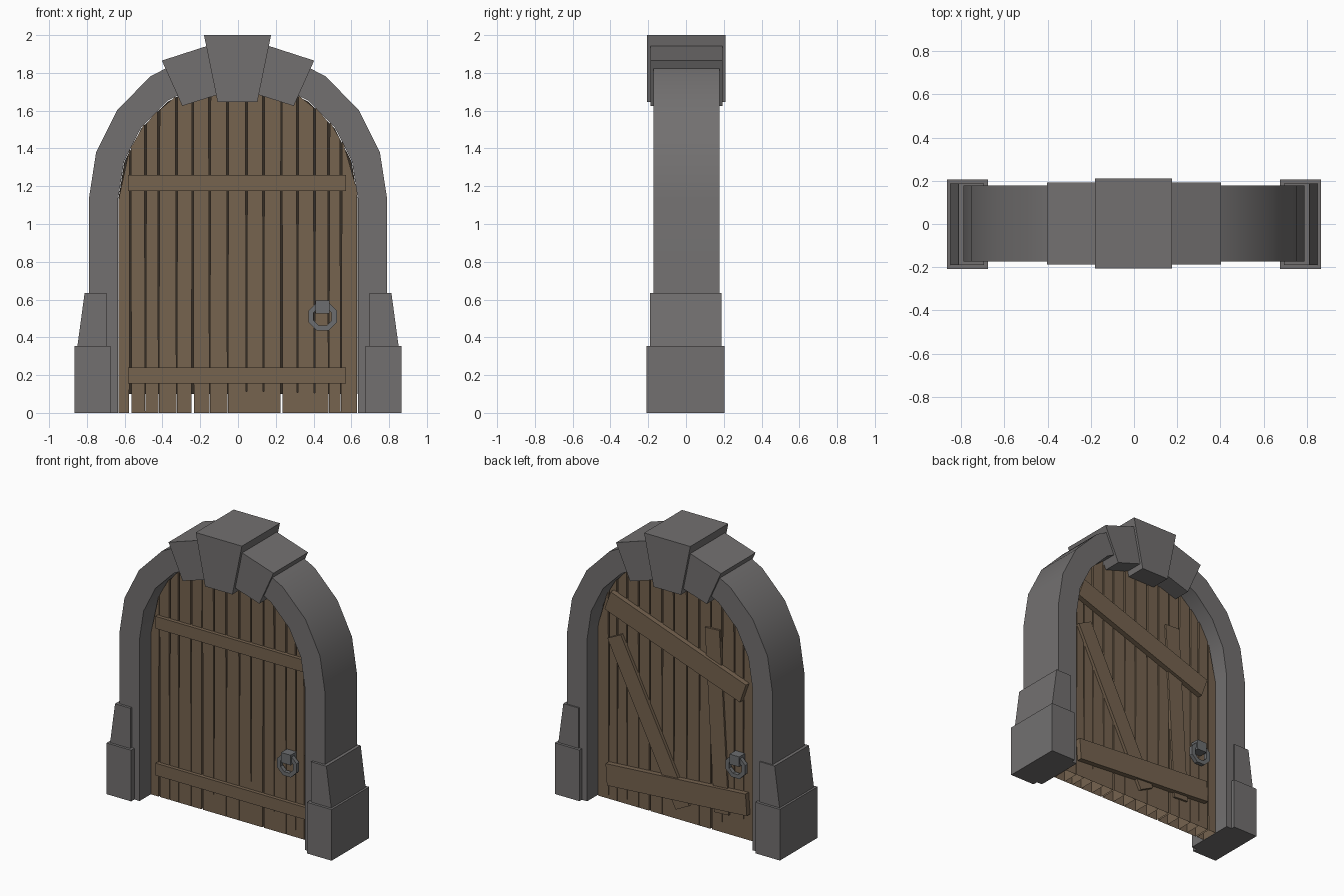
import bpy, bmesh, math
from mathutils import Vector

cube = bpy.data.objects.get("Cube")
if cube:
    bpy.data.objects.remove(cube, do_unlink=True)


def material(name, rgb):
    m = bpy.data.materials.new(name)
    m.use_nodes = True
    m.diffuse_color = (*rgb, 1)
    m.node_tree.nodes["Principled BSDF"].inputs["Base Color"].default_value = (*rgb, 1)
    return m


STONE = material("grey_stone", (0.17, 0.163, 0.163))
WOOD = material("brown_wood", (0.18, 0.125, 0.078))
DARK = material("dark_gap", (0.035, 0.026, 0.018))
IRON = material("grey_iron", (0.15, 0.155, 0.16))


def prism(name, polygons, y0, y1, mat, open_bottom=False):
    """Extrude adjoining x-z polygons from y0 to y1."""
    bm = bmesh.new()
    for poly in polygons:
        bm.faces.new([bm.verts.new((x, y0, z)) for x, z in poly])
    bmesh.ops.remove_doubles(bm, verts=bm.verts, dist=1e-5)
    new = bmesh.ops.extrude_face_region(bm, geom=bm.faces[:], use_keep_orig=True)["geom"]
    for v in new:
        if isinstance(v, bmesh.types.BMVert):
            v.co.y = y1
    bmesh.ops.recalc_face_normals(bm, faces=bm.faces)
    if open_bottom:
        low = [f for f in bm.faces if f.normal.z < -0.9]
        bmesh.ops.delete(bm, geom=low, context='FACES_ONLY')
    mesh = bpy.data.meshes.new(name)
    bm.to_mesh(mesh)
    bm.free()
    mesh.materials.append(mat)
    ob = bpy.data.objects.new(name, mesh)
    bpy.context.collection.objects.link(ob)
    return ob


def box(name, x0, x1, z0, z1, y0, y1, mat):
    return prism(name, [[(x0, z0), (x1, z0), (x1, z1), (x0, z1)]], y0, y1, mat)


def board(name, a, b, width, y0, y1):
    """Straight board between two x-z points."""
    a, b = Vector(a), Vector(b)
    side = (b - a).orthogonal().normalized() * width / 2
    return prism(name, [[a + side, b + side, b - side, a - side]], y0, y1, WOOD)


def arch_line(rx, rz, base=0.0, spring=1.13, steps=10):
    arc = [(rx * math.cos(math.pi * i / steps), spring + rz * math.sin(math.pi * i / steps))
           for i in range(steps + 1)]
    return [(rx, base)] + arc + [(-rx, base)]


# Stone arch
outer, inner = arch_line(0.79, 0.805), arch_line(0.635, 0.645)
strips = [[outer[i], outer[i + 1], inner[i + 1], inner[i]] for i in range(len(outer) - 1)]
arch = prism("stone_arch", strips, -0.173, 0.178, STONE)
bpy.ops.object.select_all(action='DESELECT')
arch.select_set(True)
bpy.context.view_layer.objects.active = arch
bpy.ops.object.shade_smooth_by_angle(angle=math.radians(35))

# Keystone, side stones and stepped footings
prism("keystone", [[(-0.108, 1.645), (0.102, 1.645), (0.175, 2), (-0.18, 2)]],
      -0.207, 0.21, STONE)
for s, side in ((1, "left"), (-1, "right")):
    prism(side + "_arch_stone",
          [[(s * 0.295, 1.625), (s * 0.403, 1.865), (s * 0.14, 1.95), (s * 0.09, 1.69)]],
          -0.187, 0.193, STONE)
    prism(side + "_upper_footing",
          [[(s * 0.695, 0.355), (s * 0.85, 0.355), (s * 0.812, 0.635), (s * 0.695, 0.635)]],
          -0.19, 0.187, STONE)
    box(side + "_lower_footing", s * 0.676, s * 0.865, 0, 0.355, -0.208, 0.205, STONE)

# Door planks, parted by tapering gaps
FRONT, BACK = -0.05, 0.068
seams = [-0.57, -0.49, -0.42, -0.325, -0.24, -0.15, -0.055,
         0.045, 0.135, 0.23, 0.315, 0.405, 0.48, 0.545]
wide_below = (0, 4, 9)


def door_top(x):
    return 1.13 + 0.635 * math.sqrt(max(0, 1 - (x / 0.632) ** 2))


edges = [-0.632] + seams + [0.63]
for i in range(len(edges) - 1):
    a, b = edges[i], edges[i + 1]

    def gap(k):
        if k in (-1, len(seams)):
            return 0.0, 0.0
        return (0.006, 0.003) if k in wide_below else (0.001, 0.006)

    (la, ta), (lb, tb) = gap(i - 1), gap(i)
    prism(f"plank_{i + 1}", [[(a + la, 0), (b - lb, 0), (b - tb, door_top(b)), (a + ta, door_top(a))]],
          FRONT, BACK, WOOD, open_bottom=True)

# Dark core seen between the planks
prism("door_core", [arch_line(0.633, 0.64, base=0.1)], FRONT + 0.02, BACK - 0.02, DARK)

# Front battens
for name, z in (("upper_front_batten", 1.175), ("lower_front_batten", 0.155)):
    box(name, -0.582, 0.572, z, z + 0.085, FRONT - 0.025, FRONT + 0.01, WOOD)

# Crooked braces on the back
board("upper_back_brace", (0.53, 1.395), (-0.51, 1.025), 0.14, BACK - 0.01, BACK + 0.036)
board("lower_back_brace", (0.54, 0.183), (-0.535, 0.258), 0.15, BACK - 0.01, BACK + 0.036)
board("diagonal_back_brace", (0.49, 1.15), (-0.035, 0.1), 0.115, BACK - 0.01, BACK + 0.022)
board("upright_back_brace", (-0.258, 1.4), (-0.33, 0.135), 0.112, BACK - 0.01, BACK + 0.014)


# Ring handle with its mount, on both faces
def handle(side, cx, face, out):
    def octagon(r):
        return [(cx + r * math.cos(math.pi * (k + 0.5) / 4),
                 0.51 + r * math.sin(math.pi * (k + 0.5) / 4)) for k in range(8)]
    o, n = octagon(0.081), octagon(0.052)
    ring = [[o[k], o[(k + 1) % 8], n[(k + 1) % 8], n[k]] for k in range(8)]
    prism(side + "_ring", ring, face + out * 0.026, face + out * 0.054, IRON)
    box(side + "_ring_mount", cx - 0.037, cx + 0.037, 0.525, 0.595, face, face + out * 0.065, IRON)


handle("front", 0.448, FRONT, -1)
handle("back", -0.465, BACK, 1)
